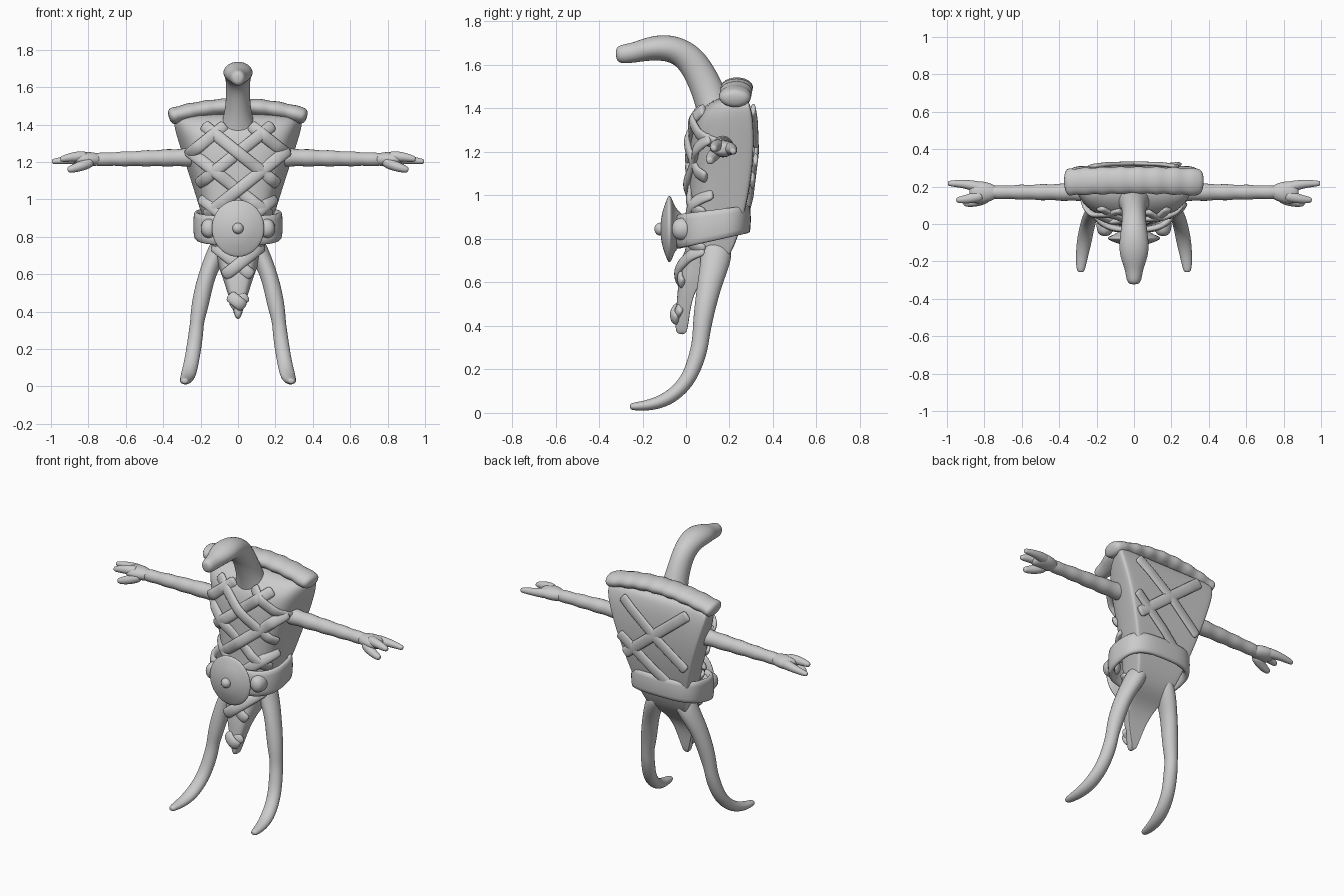
import bpy, bmesh, math
from mathutils import Vector

GREY = bpy.data.materials.new("plain grey")
GREY.diffuse_color = (0.6, 0.6, 0.6, 1)


def loft(name, rings, closed=False, subsurf=1):
    """Skin a list of equal-length point rings, capping the ends unless closed."""
    bm = bmesh.new()
    vs = [[bm.verts.new(p) for p in r] for r in rings]
    n = len(vs[0])
    pairs = list(zip(vs, vs[1:])) + ([(vs[-1], vs[0])] if closed else [])
    for a, b in pairs:
        for i in range(n):
            j = (i + 1) % n
            bm.faces.new((a[i], a[j], b[j], b[i]))
    if not closed:
        bm.faces.new(vs[0])
        bm.faces.new(vs[-1])
    bmesh.ops.recalc_face_normals(bm, faces=bm.faces)
    me = bpy.data.meshes.new(name)
    bm.to_mesh(me)
    bm.free()
    me.materials.append(GREY)
    me.shade_smooth()
    ob = bpy.data.objects.new(name, me)
    bpy.context.collection.objects.link(ob)
    if subsurf:
        m = ob.modifiers.new("smooth", 'SUBSURF')
        m.levels = m.render_levels = subsurf
    return ob


def tube(name, pts, ref, sides=10, subsurf=2):
    """Limb through (x, y, z, radius along ref, other radius), rounded at both ends."""
    ref = Vector(ref)
    P = [Vector(p[:3]) for p in pts]
    rings = []
    for i, p in enumerate(pts):
        t = (P[min(i + 1, len(P) - 1)] - P[max(i - 1, 0)]).normalized()
        s = (ref - t * ref.dot(t)).normalized()
        u = t.cross(s)

        def ring(c, k):
            return [c + s * math.cos(a) * p[3] * k + u * math.sin(a) * p[4] * k
                    for a in (2 * math.pi * q / sides for q in range(sides))]
        cap = t * min(p[3], p[4]) * 0.35
        if i == 0:
            rings.append(ring(P[i] - cap, 0.55))
        rings.append(ring(P[i], 1))
        if i == len(P) - 1:
            rings.append(ring(P[i] + cap, 0.55))
    return loft(name, rings, subsurf=subsurf)


def lerp_table(table, v):
    """Linear interpolation of the rows of a table keyed by the first column."""
    v = min(max(v, table[0][0]), table[-1][0])
    for a, b in zip(table, table[1:]):
        if v <= b[0]:
            f = (v - a[0]) / (b[0] - a[0])
            return [x + (y - x) * f for x, y in zip(a, b)][1:]


# Wedge body: height, half width, front y, back y
BODY = [(0.36, 0.012, -0.045, 0.0), (0.40, 0.025, -0.05, 0.01), (0.48, 0.05, -0.045, 0.02),
        (0.56, 0.075, -0.04, 0.04), (0.63, 0.10, -0.03, 0.09), (0.68, 0.12, -0.02, 0.18),
        (0.80, 0.16, 0.005, 0.24), (1.0, 0.22, 0.015, 0.29), (1.2, 0.285, 0.012, 0.315),
        (1.34, 0.33, 0.03, 0.31), (1.40, 0.345, 0.07, 0.30), (1.46, 0.345, 0.15, 0.28)]
# Half of a cross-section: fraction of width, fraction of depth
HALF = [(0, 0), (0.4, 0.03), (0.7, 0.12), (0.86, 0.3), (0.95, 0.62),
        (1, 0.9), (0.99, 0.985), (0.93, 1.0), (0.5, 1.0), (0, 1.0)]
SECTION = HALF + [(-x, y) for x, y in HALF[-2:0:-1]]
loft("body", [[(x * w, f + (b - f) * y, z) for x, y in SECTION] for z, w, f, b in BODY], subsurf=2)


def surface_y(x, z, back):
    w, f, b = lerp_table(BODY, z)
    return b if back else f + (b - f) * lerp_table(HALF[:6], abs(x) / w)[0]


# Woven pastry strips on the front, fainter ones on the back
def strip(name, c, sgn, back, phase):
    pts = []
    slope = 0.8
    for i in range(-24, 25):
        x = i * 0.014
        z = c + sgn * slope * x
        if not 0.42 < z < 1.40 or abs(x) > lerp_table(BODY, z)[0] * 0.9:
            continue
        weave = 0.010 * math.cos(math.pi * (x / 0.125) + phase)
        y = surface_y(x, z, back)
        y += (-weave - 0.002) if not back else 0.009
        pts.append((x, y, z, 0.036, 0.018 if not back else 0.013))
    if len(pts) > 3:
        tube(name, pts, (-sgn * slope, 0, 1), sides=8, subsurf=1)


for k in range(6):
    c = 0.45 + 0.2 * k
    for sgn in (-1, 1):
        strip("front_strip", c, sgn, False, math.pi * (k + (sgn > 0)))
for c, sgn in ((0.98, 1), (1.22, 1), (1.22, -1)):
    strip("back_strip", c, sgn, True, 0)

# Crust roll along the top edge
crust = []
for i in range(-18, 19):
    x = i * 0.0197
    r = 1 + 0.05 * math.sin(i * 1.3)
    crust.append((x, 0.222 + 0.012 * math.cos(x * 4), 1.497 - 0.42 * x * x, 0.075 * r, 0.046 * r))
tube("crust", crust, (0, 1, 0), sides=12, subsurf=1)

# Neck and head
tube("neck_and_head", [
    (0, 0.15, 1.28, 0.12, 0.08), (0, 0.135, 1.38, 0.10, 0.085), (0, 0.11, 1.46, 0.075, 0.08),
    (0, 0.07, 1.55, 0.066, 0.075), (0, 0.02, 1.63, 0.066, 0.072), (0, -0.05, 1.673, 0.076, 0.066),
    (0, -0.12, 1.68, 0.084, 0.062), (0, -0.18, 1.672, 0.076, 0.055), (0, -0.235, 1.657, 0.052, 0.048),
    (0, -0.285, 1.65, 0.044, 0.046), (0, -0.31, 1.648, 0.037, 0.04)], (1, 0, 0), sides=12)

for s in (-1, 1):
    side = "right" if s > 0 else "left"
    # Arm with lumpy segments
    arm = []
    for i in range(17):
        x = 0.24 + i * 0.034
        r = 0.052 - 0.016 * i / 16 + 0.003 * math.sin(i * 1.9)
        arm.append((s * x, 0.17, 1.225 - 0.012 * i / 16, r, r))
    tube(side + "_arm", arm, (0, 1, 0), subsurf=1)
    # Palm and three fingers
    tube(side + "_palm", [(s * 0.74, 0.17, 1.213, 0.038, 0.034), (s * 0.79, 0.17, 1.215, 0.06, 0.042),
                          (s * 0.84, 0.168, 1.215, 0.066, 0.04), (s * 0.87, 0.168, 1.213, 0.05, 0.03)], (0, 1, 0))
    fingers = {"long_finger": [(0.82, 0.195, 1.217, 0.036), (0.89, 0.212, 1.213, 0.027), (0.94, 0.216, 1.208, 0.022), (0.99, 0.217, 1.202, 0.016)],
               "short_finger": [(0.82, 0.15, 1.228, 0.036), (0.88, 0.135, 1.228, 0.028), (0.92, 0.13, 1.22, 0.022), (0.945, 0.128, 1.215, 0.016)],
               "thumb": [(0.79, 0.14, 1.2, 0.034), (0.84, 0.12, 1.178, 0.03), (0.88, 0.112, 1.165, 0.024), (0.905, 0.11, 1.158, 0.018)]}
    for part, pts in fingers.items():
        tube(f"{side}_{part}", [(s * x, y, z, r, r) for x, y, z, r in pts], (0, 1, 0), sides=8)
    # Leg sweeping forward into a pointed foot
    leg = [(0.09, 0.14, 0.76, 0.06, 0.08), (0.125, 0.135, 0.69, 0.055, 0.072), (0.165, 0.11, 0.60, 0.048, 0.06),
           (0.19, 0.09, 0.50, 0.05, 0.053), (0.208, 0.075, 0.41, 0.047, 0.046), (0.22, 0.068, 0.34, 0.038, 0.041),
           (0.225, 0.058, 0.28, 0.042, 0.042), (0.24, 0.025, 0.18, 0.042, 0.038), (0.252, -0.02, 0.115, 0.042, 0.036),
           (0.265, -0.085, 0.062, 0.043, 0.034), (0.277, -0.16, 0.036, 0.036, 0.028), (0.284, -0.225, 0.03, 0.028, 0.021),
           (0.285, -0.252, 0.029, 0.02, 0.016)]
    tube(side + "_leg", [(s * p[0],) + p[1:] for p in leg], (1, 0, 0))

# Belt band, tilted down towards the front
belt = []
for i in range(40):
    a = 2 * math.pi * i / 40
    ca, sa = math.cos(a), math.sin(a)
    ex = math.copysign(abs(ca) ** 0.65, ca)
    ey = math.copysign(abs(sa) ** (0.65 if sa > 0 else 0.9), sa)
    mid = 0.862 + 0.028 * ey
    h = 0.073 - 0.008 * ey
    belt.append([(ex * (0.235 + d), 0.125 + ey * (0.17 + d), mid + h * k)
                 for d, k in ((-0.035, -1), (-0.005, -1), (0.004, -0.85), (0.004, 0.85), (-0.005, 1), (-0.035, 1))])
loft("belt", belt, closed=True)


def dish(name, centre, profile, sx=1.0, n=32):
    """Turn a (radius, y) profile around a front-to-back axis."""
    cx, cz = centre
    loft(name, [[(cx + sx * r * math.cos(2 * math.pi * i / n), y, cz + r * math.sin(2 * math.pi * i / n))
                 for i in range(n)] for r, y in profile])


# Round buckle, its centre knob, and a boss on either side
dish("buckle", (0, 0.845), [(0.06, 0.0), (0.085, -0.04), (0.12, -0.058), (0.15, -0.068), (0.155, -0.078),
                            (0.147, -0.085), (0.115, -0.097), (0.07, -0.112), (0.03, -0.116), (0.005, -0.117)], 0.92)
dish("buckle_knob", (0, 0.845), [(0.03, -0.10), (0.032, -0.12), (0.026, -0.136), (0.012, -0.144), (0.003, -0.145)], n=14)
for s in (-1, 1):
    dish("belt_boss", (s * 0.155, 0.845), [(0.055, 0.04), (0.055, -0.025), (0.045, -0.05), (0.025, -0.062), (0.004, -0.065)], 0.85, 16)
